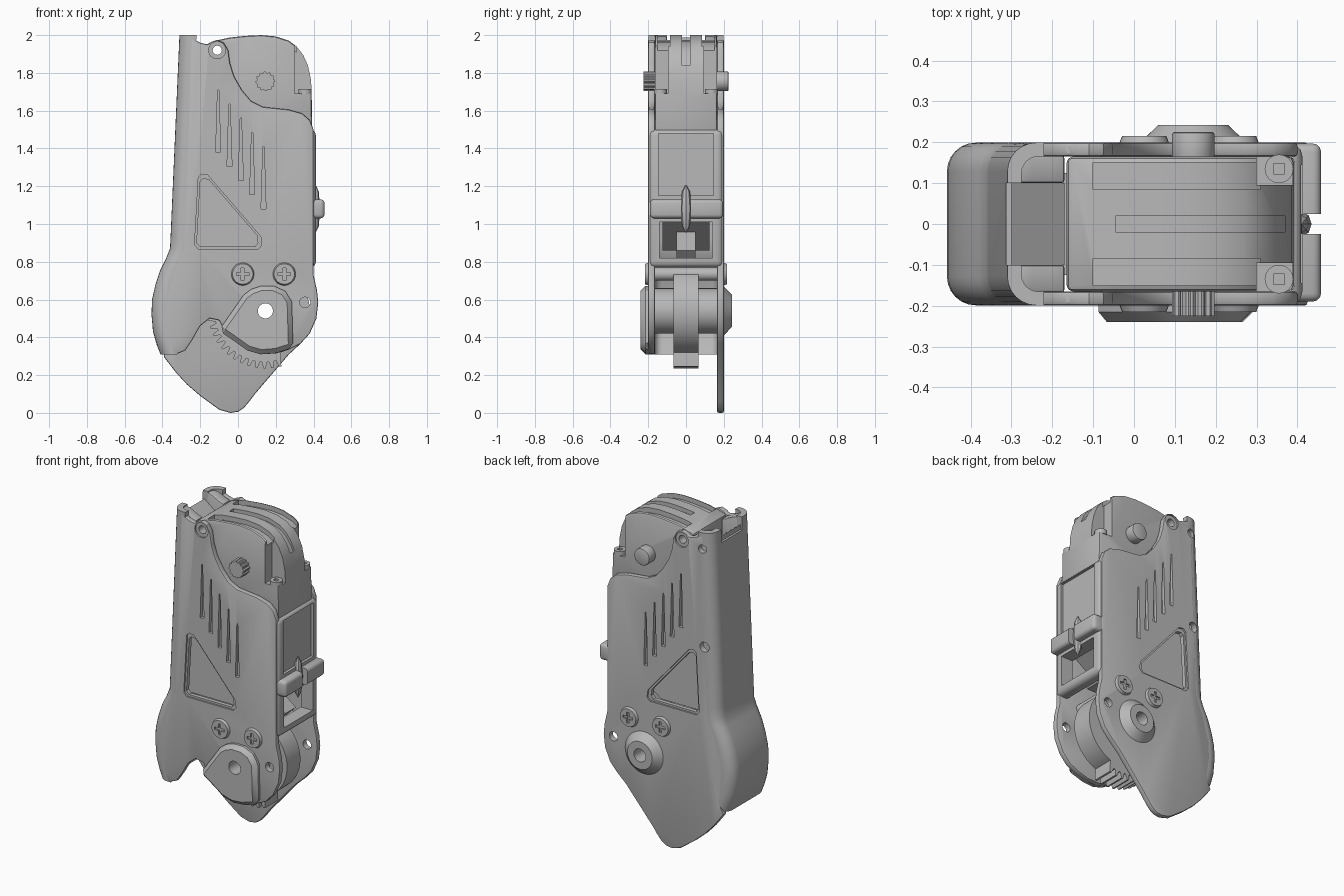
import bpy, bmesh, math
from mathutils import Matrix, Vector

if "Cube" in bpy.data.objects:
    bpy.data.objects.remove(bpy.data.objects["Cube"])

gray = bpy.data.materials.new("plain_gray")
gray.diffuse_color = (0.48, 0.48, 0.48, 1)
gray.use_nodes = True
gray.node_tree.nodes["Principled BSDF"].inputs["Base Color"].default_value = gray.diffuse_color


def finish(name, bm, bevel=0, seg=2):
    bmesh.ops.recalc_face_normals(bm, faces=bm.faces)
    me = bpy.data.meshes.new(name)
    bm.to_mesh(me)
    bm.free()
    ob = bpy.data.objects.new(name, me)
    bpy.context.collection.objects.link(ob)
    me.materials.append(gray)
    if bevel:
        m = ob.modifiers.new("bevel", 'BEVEL')
        m.width, m.segments, m.limit_method = bevel, seg, 'ANGLE'
        m.angle_limit = math.radians(50)
        apply(ob, m)
    return ob


def apply(ob, mod):
    bpy.ops.object.select_all(action='DESELECT')
    bpy.context.view_layer.objects.active = ob
    ob.select_set(True)
    bpy.ops.object.modifier_apply(modifier=mod.name)


def prism(name, pts, y0, y1, bevel=0, seg=2):
    """Extrude an (x, z) outline along y."""
    bm = bmesh.new()
    a = [bm.verts.new((x, y0, z)) for x, z in pts]
    b = [bm.verts.new((x, y1, z)) for x, z in pts]
    bm.faces.new(a)
    bm.faces.new(b)
    for i in range(len(a)):
        j = (i + 1) % len(a)
        bm.faces.new((a[i], a[j], b[j], b[i]))
    return finish(name, bm, bevel, seg)


def box(name, x0, x1, y0, y1, z0, z1, bevel=0, seg=2):
    return prism(name, [(x0, z0), (x1, z0), (x1, z1), (x0, z1)], y0, y1, bevel, seg)


def cyl(name, x, z, y0, y1, r0, r1=None, n=32, bevel=0):
    """Cylinder or cone along y."""
    bm = bmesh.new()
    bmesh.ops.create_cone(bm, cap_ends=True, segments=n, radius1=r0,
                          radius2=r0 if r1 is None else r1, depth=abs(y1 - y0))
    turn = Matrix.Rotation(math.radians(-90 if y1 > y0 else 90), 4, 'X')
    bm.transform(Matrix.Translation((x, (y0 + y1) / 2, z)) @ turn)
    return finish(name, bm, bevel)


def cut(targets, *cutters):
    for c in cutters:
        c.hide_render = True
        for t in targets:
            m = t.modifiers.new("cut", 'BOOLEAN')
            m.operation, m.solver, m.object = 'DIFFERENCE', 'EXACT', c
            apply(t, m)
        bpy.data.objects.remove(c)


# Rounded rear shell: a U section lofted upward, bulging near the bottom
levels = [(.31, -.41), (.36, -.43), (.43, -.45), (.52, -.458), (.6, -.455), (.68, -.437),
          (.76, -.41), (.82, -.38), (.87, -.36), (.93, -.357), (2.0, -.31)]


def u_section(xl, half, r, leg):
    pts = [(xl + leg, -half)]
    for sy, angs in ((-1, range(90, -1, -15)), (1, range(0, 91, 15))):
        for a in angs:
            t = math.radians(a)
            pts.append((xl + r - r * math.cos(t), sy * (half - r + r * math.sin(t))))
    return pts + [(xl + leg, half)]


bm = bmesh.new()
rings = []
for z, xl in levels:
    loop = u_section(xl, .199, .07, .09) + u_section(xl + .035, .165, .04, .055)[::-1]
    rings.append([bm.verts.new((x, y, z)) for x, y in loop])
n = len(rings[0])
for a, b in zip(rings, rings[1:]):
    for i in range(n):
        bm.faces.new((a[i], a[(i + 1) % n], b[(i + 1) % n], b[i]))
for ring in (rings[0], rings[-1]):
    for i in range(n // 2 - 1):
        bm.faces.new((ring[i], ring[i + 1], ring[n - 2 - i], ring[n - 1 - i]))
shell = finish("rear_shell", bm)
cut([shell], box("cutter", -.5, 0, -.1, .1, 1.92, 2.1))

# Side plates: shared upper edge, different lower edges
upper = [(-.25, 1.985), (-.2, 1.96), (-.16, 1.95), (-.14, 1.965), (-.11, 1.975), (-.075, 1.96),
         (-.052, 1.92), (-.042, 1.85), (-.02, 1.78), (.02, 1.71), (.07, 1.65), (.13, 1.62),
         (.27, 1.605), (.34, 1.585), (.38, 1.55), (.40, 1.5), (.40, .73), (.418, .65),
         (.425, .585), (.415, .5), (.38, .42), (.33, .365)]
left = [(-.385, .5), (-.38, .6), (-.34, .75), (-.29, .87)]
front_low = [(.27, .335), (.2, .315), (.12, .31), (.05, .33), (-.02, .38), (-.07, .43), (-.1, .49),
             (-.15, .5), (-.2, .46), (-.24, .39), (-.28, .33), (-.34, .305), (-.36, .36)]
back_low = [(.27, .31), (.09, .1), (.06, .06), (.03, .025), (0, .006), (-.04, 0), (-.1, .017),
            (-.2, .09), (-.27, .15), (-.33, .215), (-.395, .3), (-.365, .36)]
front_plate = prism("front_plate", upper + front_low + left, -.2, -.165, .008)
back_plate = prism("back_plate", upper + back_low + left, .165, .2, .008)

tri = [(-.2, 1.225), (-.185, 1.24), (-.155, 1.235), (.1, .94), (.105, .9), (.09, .88),
       (-.2, .88), (-.218, .9)]
mid = Vector((-.1, 1.0))
wide = [tuple(mid + (Vector(p) - mid) * 1.1) for p in tri]
for plate, s in ((front_plate, -1), (back_plate, 1)):
    # triangular window with a stepped rim
    cut([plate], prism("cutter", tri, s * .1, s * .3), prism("cutter", wide, s * .19, s * .3))
    # five tapered grooves
    for i in range(5):
        x, z = -.105 + i * .06, 1.38 - i * .075
        cut([plate], prism("cutter", [(x - .013, z), (x + .013, z), (x + .003, z + .33),
                                      (x - .003, z + .33)], s * .18, s * .3))
    cut([plate], cyl("cutter", .355, .585, s * .1, s * .3, .028),
        cyl("cutter", -.11, 1.92, s * .19, s * .3, .045))
cut([back_plate, shell], cyl("cutter", -.265, 1.3, .1, .3, .03),
    cyl("cutter", -.25, 1.9, .1, .3, .025))

# Saddle blocks at the top of the shell
for s in (-1, 1):
    prism("saddle_lobe", [(-.30, 2.0), (-.25, 1.985), (-.2, 1.96), (-.17, 1.95), (-.17, 1.75),
                          (-.30, 1.7)], s * .1, s * .168, .008)
prism("saddle_middle", [(-.3, 1.95), (-.17, 1.85), (-.17, 1.7), (-.3, 1.65)], -.1, .1)

# Motor block with ribbed, curved top
crown = [(-.165, 1.955), (-.1, 1.975), (-.045, 1.987), (.04, 1.996), (.125, 2.0), (.2, 1.993),
         (.27, 1.97), (.31, 1.94), (.345, 1.895), (.37, 1.84), (.387, 1.76)]
motor = prism("motor_block", crown + [(.39, 1.68), (.395, 1.42), (-.165, 1.42)], -.165, .165, .015)


def groove(i0, i1, depth, y0, y1):
    arc = crown[i0:i1]
    return prism("cutter", [(x, z - depth) for x, z in arc] +
                 [(arc[-1][0], 2.2), (arc[0][0], 2.2)], y0, y1)


for s in (-1, 1):
    cut([motor], box("cutter", .3, .5, s * .095, s * .3, 1.69, 2.2),
        groove(1, 8, .03, s * .085, s * .15))
    # corner screw seats
    bm = bmesh.new()
    bmesh.ops.create_cone(bm, cap_ends=True, segments=24, radius1=.035, radius2=.035, depth=.03,
                          matrix=Matrix.Translation((.355, s * .135, 1.7)))
    seat = finish("corner_screw_seat", bm)
    cut([seat], box("cutter", .342, .368, s * .122, s * .148, 1.705, 1.8))
cut([motor], groove(2, 10, .025, -.02, .02))

# Output shaft: splined in front, plain behind
shaft = []
for i in range(48):
    a, r = i * math.tau / 48, .052 if i % 4 < 2 else .045
    shaft.append((.145 + r * math.cos(a), 1.755 + r * math.sin(a)))
prism("splined_shaft", shaft, -.225, -.15)
cyl("rear_shaft", .145, 1.755, .15, .225, .052, bevel=.006)

# Right-hand frame with panel recess and opening
frame = box("right_frame", .33, .412, -.197, .197, .77, 1.5, .03, 3)
cut([frame], box("cutter", .395, .5, -.145, .145, 1.15, 1.48),
    box("cutter", .2, .5, -.14, .14, .82, 1.01))
prism("inner_body", [(-.28, .86), (.08, .86), (.34, 1.03), (.34, 1.45), (-.26, 1.45)], -.125, .125)
prism("inner_link", [(.05, .8), (.3, .8), (.36, .86), (.2, .98)], -.05, .05)

# Clip band across the frame
clip = box("clip_band", .37, .458, -.19, .197, 1.03, 1.13, .02, 3)
cut([clip], box("cutter", .415, .6, -.025, .025, .9, 1.3))
bm = bmesh.new()
bmesh.ops.create_uvsphere(bm, u_segments=8, v_segments=4, radius=1)
bm.transform(Matrix.Translation((.41, 0, 1.08)) @ Matrix.Diagonal((.025, .03, .13, 1)))
finish("clip_spindle", bm)

# Toothed sector between the plates
CX, CZ = .145, .54
teeth = []
for i in range(180):
    d = i * 2
    r = .235
    if 188 <= d <= 288:
        r = .305 if (d // 4) % 2 else .27
    a = math.radians(d)
    teeth.append((CX + r * math.cos(a), CZ + r * math.sin(a)))
gear = prism("gear_sector", teeth, -.065, .065)
spacers = [cyl("hub_spacer", CX, CZ, s * .06, s * .168, .12) for s in (-1, 1)]

# Pivot bosses
front_boss = prism("front_boss", [(-.1, .435), (-.085, .46), (.03, .625), (.07, .655), (.12, .672),
                                  (.19, .672), (.25, .645), (.285, .59), (.292, .345), (.2, .316),
                                  (.12, .31), (.05, .33), (-.02, .38)], -.24, -.17, .025, 1)
back_boss = cyl("back_boss", CX, CZ, .19, .243, .14, .085, 40)
cut([front_plate, back_plate, front_boss, back_boss, gear] + spacers,
    cyl("cutter", CX, CZ, -.5, .5, .04))
cut([front_plate, back_plate, motor], cyl("cutter", -.11, 1.92, -.5, .5, .024))

# Cross-head screws on both sides, with pins between
for x in (.025, .245):
    cyl("cross_pin", x, .735, -.17, .17, .035)
    for s in (-1, 1):
        head = cyl("screw_head", x, .735, s * .19, s * .216, .064, .054)
        cut([head], box("cutter", x - .033, x + .033, s * .206, s * .3, .727, .743),
            box("cutter", x - .008, x + .008, s * .2055, s * .3, .702, .768))

# Smooth shading with sharp edges kept
bpy.ops.object.select_all(action='SELECT')
bpy.context.view_layer.objects.active = shell
bpy.ops.object.shade_smooth_by_angle(angle=math.radians(32))
